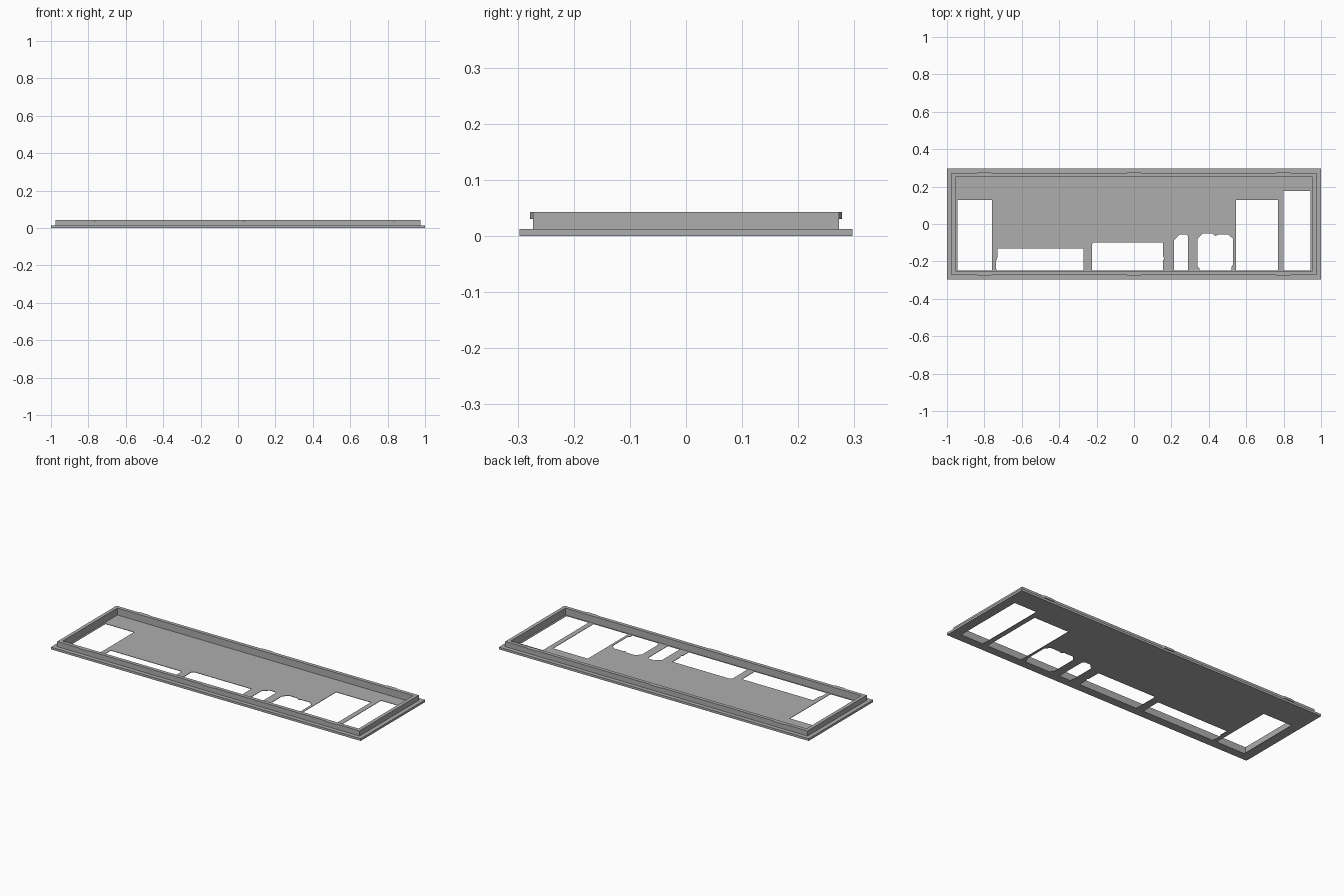
import bpy
import bmesh

cube = bpy.data.objects.get("Cube")
if cube:
    bpy.data.objects.remove(cube, do_unlink=True)

grey = bpy.data.materials.new("plain grey")
grey.use_nodes = True
colour = (0.42, 0.42, 0.42, 1)
grey.diffuse_color = colour
grey.node_tree.nodes["Principled BSDF"].inputs["Base Color"].default_value = colour


def rect(x0, x1, y0, y1):
    return [(x0, y0), (x1, y0), (x1, y1), (x0, y1)]


def box_loop(hx, hy):
    return rect(-hx, hx, -hy, hy)


def slab(name, loops, z0, z1):
    """Extrude an outline with holes between two heights."""
    curve = bpy.data.curves.new(name + "_outline", "CURVE")
    curve.dimensions = "2D"
    curve.fill_mode = "BOTH"
    curve.extrude = (z1 - z0) / 2
    for loop in loops:
        spline = curve.splines.new("POLY")
        spline.points.add(len(loop) - 1)
        for point, (x, y) in zip(spline.points, loop):
            point.co = (x, y, 0, 1)
        spline.use_cyclic_u = True
    helper = bpy.data.objects.new(name + "_helper", curve)
    bpy.context.collection.objects.link(helper)
    bpy.context.view_layer.update()
    mesh = bpy.data.meshes.new_from_object(helper)
    bpy.data.objects.remove(helper, do_unlink=True)
    # Weld the caps to the walls
    bm = bmesh.new()
    bm.from_mesh(mesh)
    bmesh.ops.remove_doubles(bm, verts=bm.verts, dist=0.0001)
    bmesh.ops.translate(bm, verts=bm.verts, vec=(0, 0, (z0 + z1) / 2))
    bmesh.ops.recalc_face_normals(bm, faces=bm.faces)
    for face in bm.faces:
        face.smooth = False
    bm.to_mesh(mesh)
    bm.free()
    mesh.materials.clear()
    mesh.materials.append(grey)
    mesh.name = name
    obj = bpy.data.objects.new(name, mesh)
    bpy.context.collection.objects.link(obj)
    return obj


FLOOR, LIP, TOP = 0.0025, 0.013, 0.043
HX, HY = 1.0, 0.297
BASE = -0.248

# Port openings along the front edge
holes = [
    rect(-0.945, -0.76, BASE, 0.127),
    [(-0.735, BASE), (-0.27, BASE), (-0.27, -0.13), (-0.73, -0.13),
     (-0.73, -0.18), (-0.738, -0.2), (-0.738, -0.235)],
    [(-0.225, BASE), (0.155, BASE), (0.155, -0.195), (0.162, -0.185),
     (0.155, -0.17), (0.155, -0.098), (-0.215, -0.098), (-0.225, -0.108)],
    [(0.213, BASE), (0.29, BASE), (0.29, -0.068), (0.28, -0.057),
     (0.245, -0.057), (0.213, -0.088)],
    [(0.35, BASE), (0.52, BASE), (0.52, -0.23), (0.53, -0.215),
     (0.53, -0.08), (0.505, -0.057), (0.45, -0.057), (0.435, -0.064),
     (0.42, -0.052), (0.365, -0.052), (0.34, -0.08), (0.34, -0.23),
     (0.35, -0.235)],
    rect(0.545, 0.77, BASE, 0.127),
    rect(0.8, 0.945, BASE, 0.177),
]
slab("floor_panel", [box_loop(HX, HY)] + holes, 0, FLOOR)

# Stepped frame around the panel
inner = box_loop(0.955, 0.252)
slab("outer_lip", [box_loop(HX, HY), inner], FLOOR, LIP)
slab("raised_rim", [box_loop(0.976, 0.273), inner], LIP, TOP)

# Snap clips on the two long sides
for side, label in ((-1, "front"), (1, "back")):
    for i, x in enumerate((-0.8, 0, 0.8)):
        clip = [(x - 0.042, side * 0.272), (x - 0.028, side * 0.278),
                (x + 0.028, side * 0.278), (x + 0.042, side * 0.272)]
        slab(f"{label}_clip_{i + 1}", [clip], 0.03, TOP)
